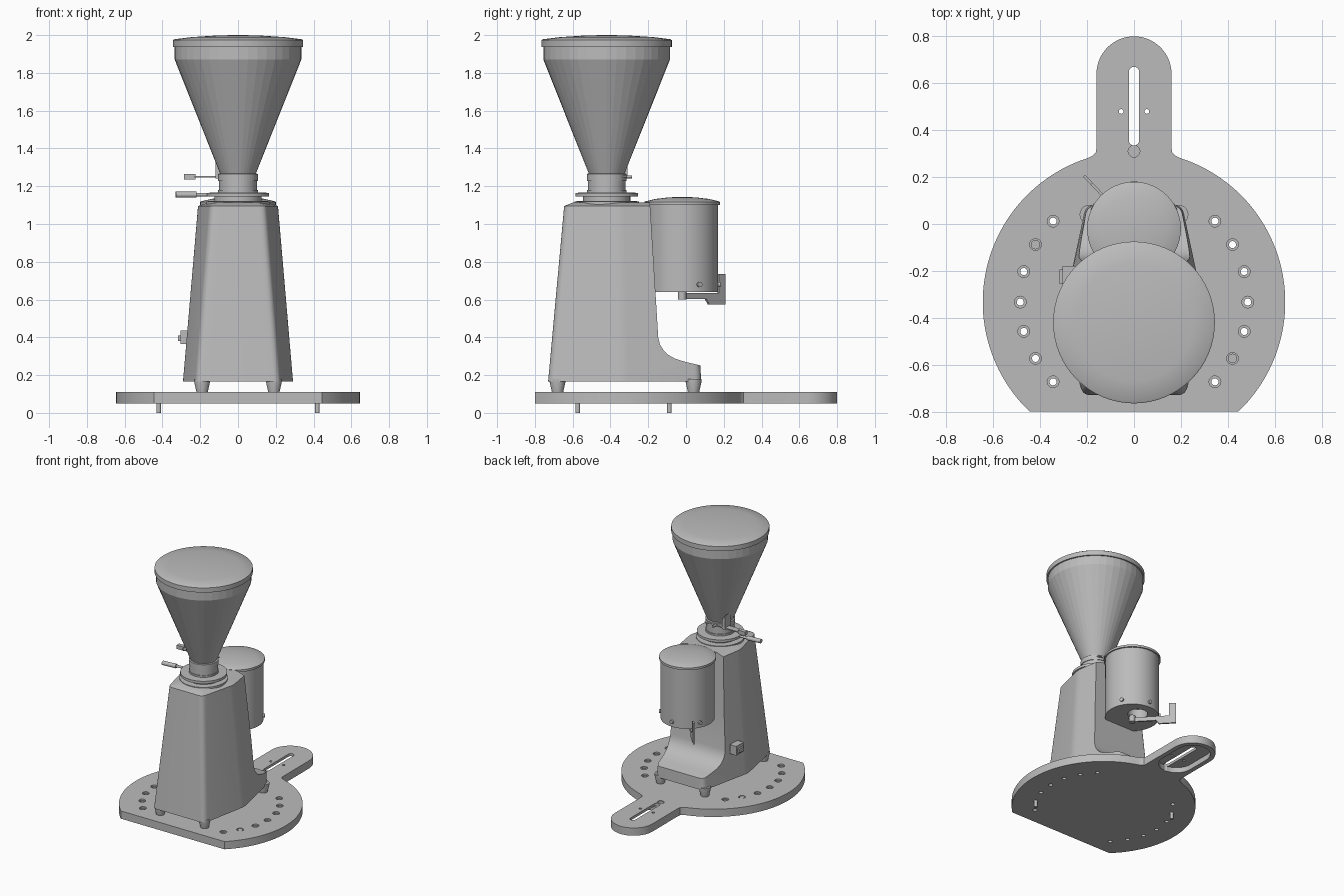
import bpy, bmesh, math
from mathutils import Vector

if "Cube" in bpy.data.objects:
    bpy.data.objects.remove(bpy.data.objects["Cube"])

grey = bpy.data.materials.new("satin_grey")
grey.diffuse_color = (0.5, 0.5, 0.5, 1)
grey.use_nodes = True
grey.node_tree.nodes["Principled BSDF"].inputs["Base Color"].default_value = grey.diffuse_color


def finish(name, bm, angle=30):
    bmesh.ops.recalc_face_normals(bm, faces=bm.faces)
    me = bpy.data.meshes.new(name)
    bm.to_mesh(me)
    bm.free()
    me.materials.append(grey)
    ob = bpy.data.objects.new(name, me)
    bpy.context.collection.objects.link(ob)
    if angle:
        bpy.ops.object.select_all(action='DESELECT')
        ob.select_set(True)
        bpy.context.view_layer.objects.active = ob
        bpy.ops.object.shade_smooth_by_angle(angle=math.radians(angle))
    return ob


def add_loft(bm, rings):
    """Skin equal-length rings of points and cap both ends."""
    vs = [[bm.verts.new(p) for p in r] for r in rings]
    n = len(vs[0])
    for a, b in zip(vs, vs[1:]):
        for i in range(n):
            bm.faces.new((a[i], a[(i + 1) % n], b[(i + 1) % n], b[i]))
    bm.faces.new(vs[0][::-1])
    bm.faces.new(vs[-1])


def circle(x, y, z, r, n):
    return [(x + r * math.cos(2 * math.pi * i / n), y + r * math.sin(2 * math.pi * i / n), z)
            for i in range(n)]


def turned(name, x, y, profile, n=64, angle=30):
    bm = bmesh.new()
    add_loft(bm, [circle(x, y, z, r, n) for r, z in profile])
    return finish(name, bm, angle)


def posts(name, spots, profile, n=20):
    bm = bmesh.new()
    for x, y in spots:
        add_loft(bm, [circle(x, y, z, r, n) for r, z in profile])
    return finish(name, bm)


def prism(name, outline, z0, z1):
    bm = bmesh.new()
    add_loft(bm, [[(x, y, z) for x, y in outline] for z in (z0, z1)])
    return finish(name, bm)


def box(name, lo, hi):
    return prism(name, [(lo[0], lo[1]), (hi[0], lo[1]), (hi[0], hi[1]), (lo[0], hi[1])], lo[2], hi[2])


def rod(name, a, b, r, n=16):
    a, b = Vector(a), Vector(b)
    rot = (b - a).to_track_quat('Z', 'Y')
    bm = bmesh.new()
    add_loft(bm, [[p + rot @ Vector(c) for c in circle(0, 0, 0, r, n)] for p in (a, b)])
    return finish(name, bm)


def arc(cx, cy, r, a0, a1, n):
    return [(cx + r * math.cos(math.radians(a0 + (a1 - a0) * i / n)),
             cy + r * math.sin(math.radians(a0 + (a1 - a0) * i / n))) for i in range(n + 1)]


def stadium(r, y0, y1):
    return arc(0, y1 - r, r, 0, 180, 20) + arc(0, y0 + r, r, 180, 360, 20)


def rounded(pts, r, n=5):
    """Round polygon corners with short quadratic curves."""
    out = []
    for i, p in enumerate(pts):
        p, a, b = Vector(p), Vector(pts[i - 1]), Vector(pts[(i + 1) % len(pts)])
        s, e = p + (a - p).normalized() * r, p + (b - p).normalized() * r
        for k in range(n + 1):
            t = k / n
            out.append(tuple(s * (1 - t) ** 2 + p * 2 * t * (1 - t) + e * t * t))
    return out


def carve(ob, cutter, op='DIFFERENCE'):
    m = ob.modifiers.new("carve", 'BOOLEAN')
    m.operation, m.solver, m.object = op, 'EXACT', cutter
    bpy.ops.object.select_all(action='DESELECT')
    bpy.context.view_layer.objects.active = ob
    ob.select_set(True)
    bpy.ops.object.modifier_apply(modifier=m.name)
    bpy.data.objects.remove(cutter)
    bpy.ops.object.shade_smooth_by_angle(angle=math.radians(30))


# Base plate: disc with a flat front edge and a slotted tongue at the back
CY, R = -0.333, 0.645
right = [(0.445, -0.8)] + arc(0, CY, R, -46.4, 72, 48) + [(0.175, 0.292), (0.163, 0.305), (0.16, 0.325)]
right += arc(0, 0.64, 0.16, 0, 90, 16)[:-1]
base = prism("base_plate", right + [(0, 0.8)] + [(-x, y) for x, y in reversed(right)], 0.05, 0.11)
holes = [(s * x, CY + d) for s in (-1, 1) for x, d in
         ((0.345, 0.345), (0.42, 0.245), (0.47, 0.13), (0.485, 0), (0.47, -0.125), (0.42, -0.24), (0.345, -0.34))]
carve(base, prism("pocket_cutter", stadium(0.125, 0.34, 0.765), 0.0, 0.09))
carve(base, prism("slot_cutter", stadium(0.022, 0.335, 0.67), 0.0, 0.2))
carve(base, posts("bore_cutter", holes + [(0, 0.31)], [(0.025, 0.1), (0.025, 0.2)]))
carve(base, posts("hole_cutter", holes, [(0.015, 0.0), (0.015, 0.2)]))
carve(base, posts("pin_hole_cutter", [(-0.055, 0.48), (0.055, 0.48)], [(0.01, 0.0), (0.01, 0.2)]))
posts("locating_pins", [(-0.42, -0.088), (0.42, -0.573)],
      [(0.012, 0), (0.012, 0.1), (0.02, 0.1), (0.02, 0.108), (0.01, 0.108)])

# Machine feet
posts("feet", [(s * 0.19, y) for s in (-1, 1) for y in (-0.68, 0.04)],
      [(0.03, 0.11), (0.042, 0.165), (0.042, 0.18)])


# Tapered body, trimmed at the back to a column with a swept foot
def plan(front, side, back, yf, ys, yb):
    return rounded([(-front, yf), (front, yf), (side, ys), (back, yb), (-back, yb), (-side, ys)], 0.035)


low = plan(0.22, 0.295, 0.205, -0.73, -0.34, 0.08)
high = plan(0.145, 0.215, 0.15, -0.645, -0.36, 0.04)
cap = [(x * 0.72, -0.4 + (y + 0.4) * 0.8) for x, y in high]
bm = bmesh.new()
add_loft(bm, [[(x, y, z) for x, y in ring] for ring, z in ((low, 0.165), (high, 1.095), (cap, 1.115))])
body = finish("body", bm)
side = [(-1, 0.1), (0.2, 0.1), (0.2, 0.232), (0.08, 0.25), (-0.01, 0.272), (-0.06, 0.288), (-0.095, 0.308),
        (-0.12, 0.333), (-0.138, 0.362), (-0.147, 0.4), (-0.19, 1.1), (-0.192, 1.3), (-1, 1.3)]
bm = bmesh.new()
add_loft(bm, [[(x, y, z) for y, z in side] for x in (-0.6, 0.6)])
carve(body, finish("side_profile", bm), 'INTERSECT')

# Power switch on the left side
box("switch_box", (-0.305, -0.27, 0.365), (-0.25, -0.18, 0.435))
box("switch_rocker", (-0.318, -0.255, 0.38), (-0.3, -0.195, 0.41))

# Grinding collar and neck
HY = -0.42
turned("collar", 0, HY, [(0.17, 1.09), (0.17, 1.12), (0.125, 1.122), (0.125, 1.145), (0.165, 1.145),
                         (0.165, 1.165), (0.105, 1.167), (0.105, 1.18), (0.1, 1.18), (0.1, 1.23)])
# Hopper and its domed lid
turned("hopper", 0, HY, [(0.105, 1.228), (0.105, 1.265), (0.095, 1.268), (0.335, 1.87), (0.335, 1.942)], 40, 5)
turned("hopper_lid", 0, HY, [(0.345, 1.937), (0.345, 1.973), (0.338, 1.978), (0.25, 1.989), (0.13, 1.997), (0.03, 2.0)])

# Grind adjusting lever
rod("adjust_rod", (-0.14, -0.43, 1.155), (-0.23, -0.44, 1.155), 0.009)
rod("adjust_grip", (-0.22, -0.44, 1.155), (-0.33, -0.45, 1.155), 0.016)

# Hopper shutter with knob and bracket
box("shutter_plate", (-0.23, -0.36, 1.246), (0.06, -0.312, 1.254))
box("shutter_knob", (-0.285, -0.345, 1.235), (-0.225, -0.315, 1.265))
bm = bmesh.new()
add_loft(bm, [[(-0.118, y, 1.24), (-0.09, y, 1.24), (-0.09, y, 1.31), (-0.118, y, 1.35)] for y in (-0.38, -0.31)])
finish("shutter_bracket", bm)
rod("shutter_stud", (-0.03, -0.33, 1.25), (-0.03, -0.285, 1.25), 0.008)

# Dosing canister with lid, outlet and screws
DY = -0.02
can = turned("canister", 0, DY, [(0.19, 0.64), (0.19, 1.105)])
carve(can, posts("outlet_cutter", [(0, 0.04)], [(0.07, 0.5), (0.07, 0.72)], 32))
turned("canister_lid", 0, DY, [(0.2, 1.1), (0.2, 1.117), (0.195, 1.12), (0.14, 1.133), (0.07, 1.141), (0.02, 1.143)])
for a in (28, 90, 152):
    d = Vector((math.cos(math.radians(a)), math.sin(math.radians(a)), 0))
    c = Vector((0, DY, 0.68))
    rod("canister_screw", c + d * 0.18, c + d * 0.202, 0.014)

# Dispensing lever: a hub bar under the canister and an upright paddle
turned("lever_hub", 0, DY, [(0.022, 0.6), (0.022, 0.65)], 20)
along = Vector((-0.08, 0.085, 0)).normalized()
across = Vector((along.y, -along.x, 0)) * 0.006
start = Vector((0, DY, 0))
bm = bmesh.new()
paddle = [(0, 0.603), (0.17, 0.603), (0.19, 0.575), (0.31, 0.575), (0.31, 0.735),
          (0.262, 0.735), (0.262, 0.635), (0, 0.635)]
add_loft(bm, [[start + along * d + across * s + Vector((0, 0, z)) for d, z in paddle] for s in (-1, 1)])
finish("dispensing_lever", bm)
